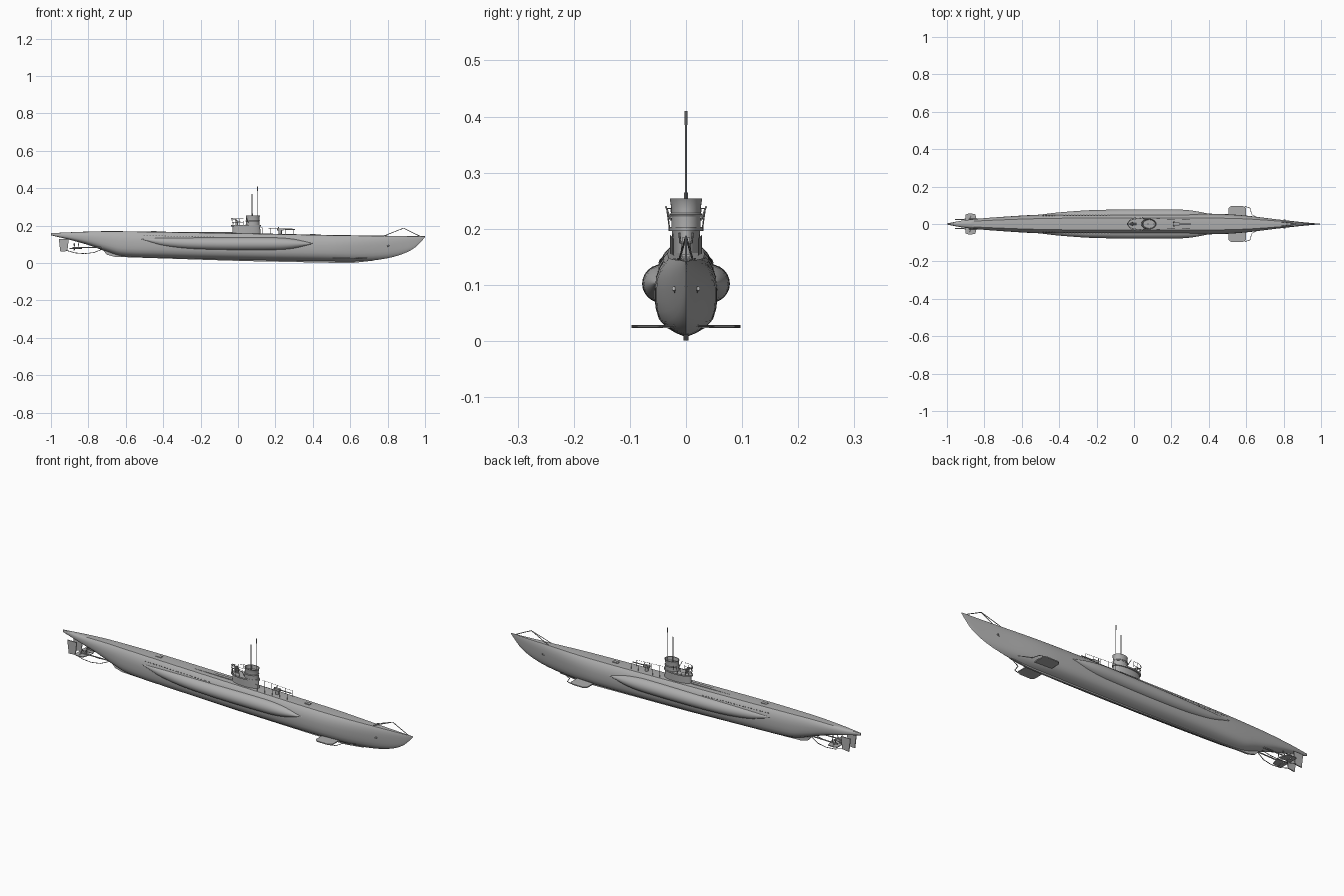
import bpy, bmesh, math
from mathutils import Vector

cube = bpy.data.objects.get("Cube")
if cube:
    bpy.data.objects.remove(cube, do_unlink=True)


def material(name, v):
    m = bpy.data.materials.new(name)
    m.use_nodes = True
    m.diffuse_color = (v, v, v, 1)
    m.node_tree.nodes["Principled BSDF"].inputs["Base Color"].default_value = (v, v, v, 1)
    return m


GREY = material("hull grey", 0.42)
DARK = material("slot grey", 0.12)


def finish(name, bm, mat=GREY, smooth=True):
    bmesh.ops.recalc_face_normals(bm, faces=bm.faces)
    me = bpy.data.meshes.new(name)
    bm.to_mesh(me)
    bm.free()
    me.materials.append(mat)
    ob = bpy.data.objects.new(name, me)
    bpy.context.collection.objects.link(ob)
    if smooth:
        bpy.ops.object.select_all(action='DESELECT')
        ob.select_set(True)
        bpy.context.view_layer.objects.active = ob
        bpy.ops.object.shade_smooth_by_angle(angle=math.radians(35))
    return ob


def loft(name, rings, mat=GREY):
    """Skin closed rings of points and cap both ends."""
    bm = bmesh.new()
    vs = [[bm.verts.new(p) for p in r] for r in rings]
    n = len(vs[0])
    for a, b in zip(vs, vs[1:]):
        for i in range(n):
            j = (i + 1) % n
            bm.faces.new((a[i], a[j], b[j], b[i]))
    bm.faces.new(vs[0])
    bm.faces.new(vs[-1])
    return finish(name, bm, mat)


def plate(name, pts, y, thick, flat=False, z=0):
    """Extruded outline: upright in x-z, or lying in x-y when flat."""
    if flat:
        rings = [[(a, b, z + s * thick / 2) for a, b in pts] for s in (-1, 1)]
    else:
        rings = [[(a, y + s * thick / 2, b) for a, b in pts] for s in (-1, 1)]
    return loft(name, rings)


def tube(name, pts, r, sides=6):
    """Round rod through a chain of points."""
    bm = bmesh.new()
    for a, b in zip(pts, pts[1:]):
        a, b = Vector(a), Vector(b)
        d = b - a
        mat = d.to_track_quat('Z', 'Y').to_matrix().to_4x4()
        mat.translation = (a + b) / 2
        bmesh.ops.create_cone(bm, cap_ends=True, segments=sides, radius1=r,
                              radius2=r, depth=d.length, matrix=mat)
    return finish(name, bm)


def box(name, c, s, mat=GREY):
    bm = bmesh.new()
    bmesh.ops.create_cube(bm, size=1)
    for v in bm.verts:
        v.co = [c[k] + v.co[k] * s[k] for k in range(3)]
    return finish(name, bm, mat, False)


def curve(keys, x):
    """Smooth interpolation through sorted (x, value) keys."""
    n = len(keys)
    slope = lambda a, b: (keys[b][1] - keys[a][1]) / (keys[b][0] - keys[a][0])
    i = max(k for k in range(n - 1) if k == 0 or keys[k][0] <= x)
    h = keys[i + 1][0] - keys[i][0]
    t = (x - keys[i][0]) / h
    m0, m1 = slope(max(i - 1, 0), i + 1), slope(i, min(i + 2, n - 1))
    p0, p1 = keys[i][1], keys[i + 1][1]
    return (p0 * (1 + 2 * t) * (1 - t) ** 2 + h * m0 * t * (1 - t) ** 2
            + p1 * t * t * (3 - 2 * t) + h * m1 * t * t * (t - 1))


# Hull: one section shape scaled along the length
TOP = [(-1, .160), (-.7, .170), (0, .160), (.5, .150), (1, .143)]
BOTTOM = [(-1, .148), (-.9, .124), (-.8, .096), (-.7, .060), (-.62, .036), (-.4, .026),
          (0, .016), (.5, .008), (.65, .008), (.78, .022), (.88, .048), (.95, .085), (1, .138)]
WIDTH = [(-1, .003), (-.9, .021), (-.75, .035), (-.5, .050), (-.2, .055), (.3, .056),
         (.45, .054), (.6, .047), (.8, .024), (.9, .012), (1, .001)]
SECTION = [(.58, .985), (.72, .93), (.86, .84), (.96, .73), (1, .6), (1, .45),
           (.96, .32), (.86, .2), (.65, .11), (.35, .045)]


def hull_ring(x):
    top, low, w = (curve(k, x) for k in (TOP, BOTTOM, WIDTH))
    flare = max(0, (x - .5) / .5)
    side = [(w * a * (1 - .6 * flare * (1 - f)), low + f * (top - low)) for a, f in SECTION]
    return ([(x, 0, top)] + [(x, y, z) for y, z in side] + [(x, 0, low)]
            + [(x, -y, z) for y, z in reversed(side)])


loft("hull", [hull_ring(-1 + i / 40) for i in range(81)])
plate("keel", [(-.72, .066), (-.70, .044), (-.66, .033), (0, .011), (.5, .001), (.62, .001),
               (.72, .012), (.6, .02), (0, .026), (-.6, .05)], 0, .009)

# Saddle tanks
TANK_Z = [(-.52, .129), (-.4, .113), (-.2, .104), (.2, .102), (.3, .102), (.41, .104)]
TANK_H = [(-.52, .003), (-.4, .022), (-.2, .032), (.2, .034), (.3, .026), (.41, .002)]
TANK_Y = [(-.52, .048), (-.4, .062), (-.2, .075), (.2, .078), (.3, .073), (.41, .053)]


def tank_ring(x, s):
    z, h, out = (curve(k, x) for k in (TANK_Z, TANK_H, TANK_Y))
    ang = [math.tau * i / 24 for i in range(24)]
    return [(x, s * (.042 + (out - .042) * math.cos(a)), z + h * math.sin(a)) for a in ang]


for s, side in ((1, "left"), (-1, "right")):
    loft(side + "_saddle_tank", [tank_ring(-.52 + .93 * i / 36, s) for i in range(37)])
    # Flood slots along the casing
    for i in range(24):
        x = -.5 + i * .016
        y, z = hull_ring(x)[3][1:]
        box(side + "_flood_slot", (x, s * y, z), (.008, .002, .003), DARK)
    # Bow planes with guard
    plate(side + "_bow_plane", [(.505, s * .02), (.505, s * .085), (.52, s * .097),
                                (.58, s * .097), (.6, s * .085), (.6, s * .02)], 0, .005, True, .026)
    tube(side + "_bow_plane_guard", [(.69, s * .02, .027), (.63, s * .05, .026),
                                     (.62, s * .085, .026), (.59, s * .095, .026)], .0018)
    # Stern gear
    plate(side + "_rudder", [(-.958, .128), (-.905, .128), (-.912, .064), (-.95, .060)],
          s * .024, .005)
    plate(side + "_stern_plane", [(-.9, s * .006), (-.9, s * .05), (-.885, s * .056),
                                  (-.85, s * .054), (-.835, s * .006)], 0, .004, True, .078)
    tube(side + "_shaft", [(-.885, s * .026, .083), (-.68, s * .022, .083)], .003, 8)
    tube(side + "_shaft_strut", [(-.855, s * .026, .083), (-.85, s * .012, .12)], .002)
    tube(side + "_stern_guard", [(-.92, s * .026, .068), (-.87, s * .028, .054),
                                 (-.82, s * .028, .050), (-.77, s * .024, .056),
                                 (-.73, s * .014, .072)], .0018)
    for k in range(3):
        a = math.tau * k / 3 + math.pi / 2
        c, n = math.cos(a), math.sin(a)
        ring = [(.003, 0), (.012, .007), (.021, .006), (.024, 0), (.021, -.006), (.012, -.007)]
        loft(side + "_propeller_blade", [[(-.875 + d + t * .4, s * .026 + r * c - t * n, .083 + r * n + t * c)
                                          for r, t in ring] for d in (-.001, .001)])
    # Net cutter legs and anchor plate
    tube(side + "_net_cutter_leg", [(.78, s * .012, .145), (.885, 0, .186)], .0018)
    y, z = hull_ring(.8)[5][1:]
    tube(side + "_anchor", [(.795, s * (y - .004), z - .01), (.808, s * (y + .001), z - .004)], .004, 8)
    # Deck rail beside the gun
    tube(side + "_deck_rail", [(.12, s * .028, .188), (.3, s * .022, .182)], .0008)
    for i in range(5):
        x = .13 + i * .042
        y = .028 - i * .0015
        tube(side + "_rail_post", [(x, s * y, .15), (x, s * y, .187 - i * .0012)], .0009)

tube("net_cutter_front_leg", [(.885, 0, .186), (.975, 0, .142)], .002)


# Conning tower: stacked ovals of (z, centre x, half length, half width)
def oval_stack(name, levels, cut=False):
    rings = []
    for z, cx, rx, ry in levels:
        rings.append([(cx + rx * math.cos(a), ry * math.sin(a), z)
                      for a in (math.tau * i / 32 for i in range(32))])
    return loft(name, rings)


oval_stack("tower_base", [(.15, .045, .076, .024), (.196, .045, .073, .025),
                          (.196, .043, .08, .031), (.203, .043, .08, .031)])
oval_stack("tower", [(.2, .078, .037, .026), (.235, .079, .035, .026), (.248, .08, .036, .028),
                     (.254, .081, .038, .029), (.254, .081, .034, .025), (.236, .081, .032, .023)])
oval_stack("tower_spray_ring", [(.222, .078, .037, .027), (.225, .078, .039, .029),
                                (.228, .078, .037, .027)])
# Aft platform rail
for z in (.218, .236):
    flare = .004 if z > .23 else 0
    arc = [math.radians(80 + 200 * i / 12) for i in range(13)]
    tube("platform_rail", [(.02 + (.05 + flare) * math.cos(a),
                            (.031 + flare) * math.sin(a), z) for a in arc], .001)
for i in range(9):
    a = math.radians(80 + 25 * i)
    c, n = math.cos(a), math.sin(a)
    tube("platform_rail_post", [(.02 + .048 * c, .03 * n, .2), (.02 + .054 * c, .035 * n, .236)], .001)
for s in (-1, 1):
    tube("tower_side_fitting", [(.055, s * .027, .215), (.045, s * .036, .24)], .0016)
# Aft flak gun
tube("flak_mount", [(-.004, 0, .2), (-.004, 0, .222)], .005, 10)
for y in (-.004, .004):
    tube("flak_barrel", [(.012, y, .219), (-.036, y, .24)], .0016)
plate("flak_shield", [(-.012, .213), (-.006, .213), (-.009, .234), (-.014, .234)], 0, .022)

# Periscopes and mast
tube("periscope", [(.075, 0, .23), (.075, 0, .37)], .0022, 8)
tube("periscope_housing", [(.075, 0, .23), (.075, 0, .265)], .004, 8)
tube("mast", [(.105, 0, .22), (.105, 0, .41)], .0014, 8)
tube("mast_head", [(.105, 0, .385), (.105, 0, .41)], .0024, 8)

# Deck gun
tube("gun_pedestal", [(.225, 0, .15), (.225, 0, .175)], .009, 12)
box("gun_cradle", (.225, 0, .179), (.034, .014, .011))
tube("gun_barrel", [(.225, 0, .181), (.305, 0, .179)], .0026, 8)
for s in (-1, 1):
    tube("gun_sight", [(.21, s * .01, .174), (.218, s * .012, .193)], .002)

# Deck fittings
box("deck_walkway", (-.2, 0, .1625), (.34, .016, .004))
box("forward_hatch", (.4, 0, .152), (.03, .016, .006))
box("aft_hatch", (-.45, 0, .167), (.03, .016, .006))
